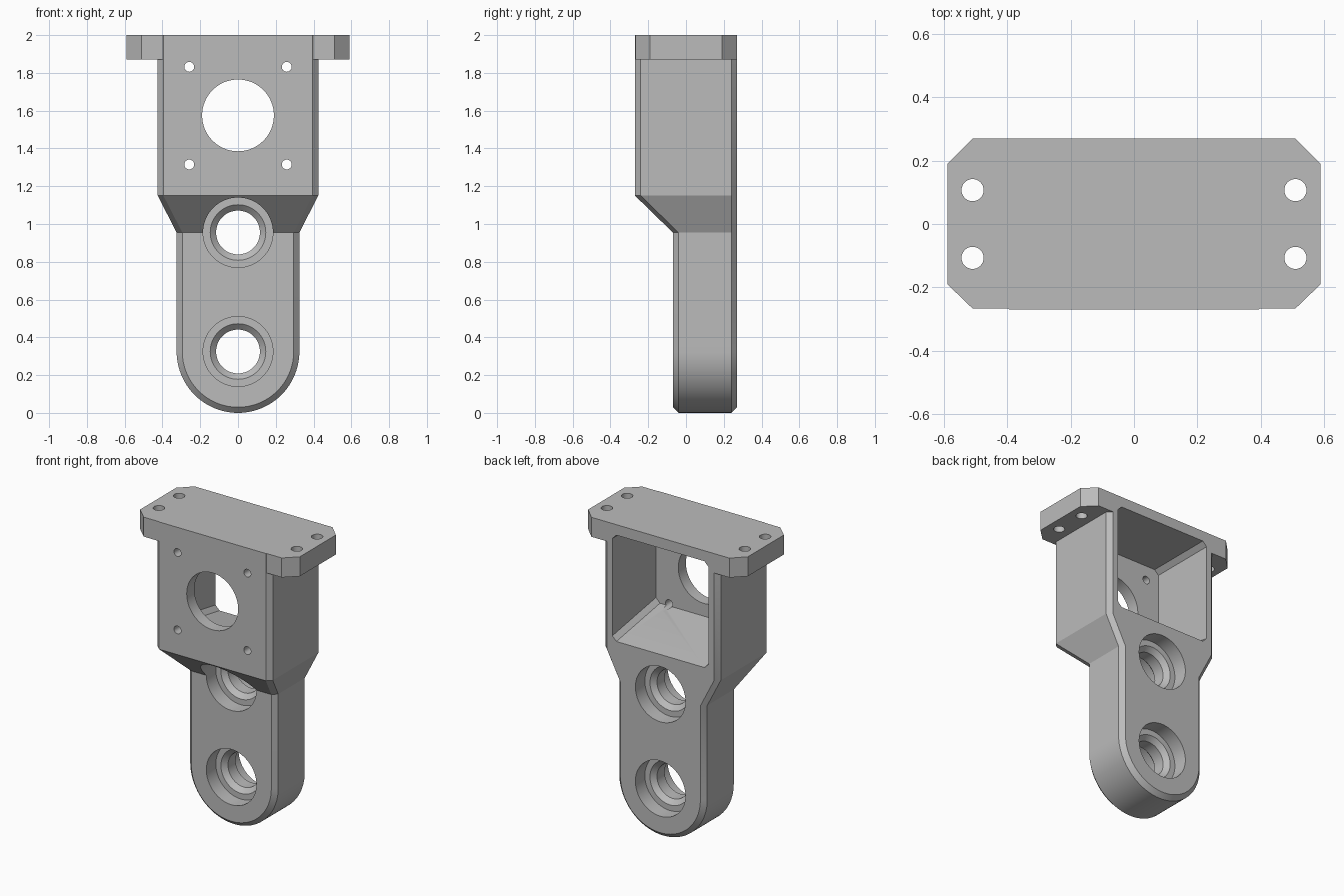
import bpy, bmesh, math
from mathutils import Matrix, Vector

cube = bpy.data.objects.get("Cube")
if cube:
    bpy.data.objects.remove(cube, do_unlink=True)

grey = bpy.data.materials.new("plain_grey")
grey.use_nodes = True
colour = (0.5, 0.5, 0.5, 1)
grey.diffuse_color = colour
grey.node_tree.nodes["Principled BSDF"].inputs["Base Color"].default_value = colour


def make(name, bm):
    bmesh.ops.recalc_face_normals(bm, faces=bm.faces)
    mesh = bpy.data.meshes.new(name)
    bm.to_mesh(mesh)
    bm.free()
    mesh.materials.append(grey)
    ob = bpy.data.objects.new(name, mesh)
    bpy.context.collection.objects.link(ob)
    return ob


def loft(name, rings, caps=True):
    """Join equal rings of points into a closed solid."""
    bm = bmesh.new()
    loops = [[bm.verts.new(p) for p in ring] for ring in rings]
    n = len(loops[0])
    for a, b in zip(loops, loops[1:]):
        for i in range(n):
            j = (i + 1) % n
            bm.faces.new((a[i], a[j], b[j], b[i]))
    if caps:
        bm.faces.new(loops[0])
        bm.faces.new(loops[-1])
    return make(name, bm)


def lathe(name, profile, x, z, steps=64):
    """Solid of revolution about the y direction; profile is (radius, y)."""
    turn = [2 * math.pi * i / steps for i in range(steps)]
    return loft(name, [[(x + r * math.cos(t), y, z + r * math.sin(t)) for t in turn]
                       for r, y in profile])


def combine(ob, other, operation):
    mod = ob.modifiers.new(operation, 'BOOLEAN')
    mod.object, mod.operation, mod.solver = other, operation, 'EXACT'
    bpy.context.view_layer.update()
    deps = bpy.context.evaluated_depsgraph_get()
    mesh = bpy.data.meshes.new_from_object(ob.evaluated_get(deps))
    ob.modifiers.clear()
    ob.data = mesh
    bpy.data.objects.remove(other, do_unlink=True)


# Bracket body: round-ended arm widening into a deep box, edges bevelled
FRONT, ARM_FRONT, BACK = -0.27, -0.07, 0.27
BOX_LOW, ARM_TOP, TOP = 1.15, 0.955, 2.0
BEVEL, R = 0.03, 0.325


def outline(inset):
    box, arm = 0.425 - inset, R - inset
    arc = [(arm * math.cos(math.pi * i / 48), R - arm * math.sin(math.pi * i / 48))
           for i in range(49)]
    right = [(box, TOP), (box, BOX_LOW), (arm, ARM_TOP)]
    return right + arc + [(-x, z) for x, z in reversed(right)]


def front_y(z):
    t = min(1, max(0, (z - ARM_TOP) / (BOX_LOW - ARM_TOP)))
    return ARM_FRONT + t * (FRONT - ARM_FRONT)


bm = bmesh.new()
outer, inner = outline(0), outline(BEVEL)
rings = [[(x, front_y(z), z) for x, z in inner],
         [(x, front_y(z) + BEVEL, z) for x, z in outer],
         [(x, BACK - BEVEL, z) for x, z in outer],
         [(x, BACK, z) for x, z in inner]]
loops = [[bm.verts.new(p) for p in ring] for ring in rings]
n = len(outer)
for a, b in zip(loops, loops[1:]):
    for i in range(n - 1):
        bm.faces.new((a[i], a[i + 1], b[i + 1], b[i]))
bm.faces.new([l[0] for l in loops] + [l[-1] for l in reversed(loops)])
f = loops[0]
bm.faces.new((f[0], f[1], f[-2], f[-1]))
bm.faces.new((f[1], f[2], f[-3], f[-2]))
bm.faces.new(f[2:-2])
bm.faces.new(loops[3])
body = make("bracket_body", bm)

# Mounting plate with cut corners
corner = [(0.59, 0.19), (0.51, 0.27)]
quarter = corner + [(-x, y) for x, y in reversed(corner)]
plan = quarter + [(-x, -y) for x, y in quarter]
plate = loft("mounting_plate", [[(x, max(y, -0.267), z) for x, y in plan]
                                for z in (1.87, TOP)])
combine(body, plate, 'UNION')


# Rear pocket with a sloping floor and small corner cuts
def pocket_ring(y, low, high=1.93, w=0.355, c=0.03):
    half = [(w - c, low), (w, low + c), (w, high - c), (w - c, high)]
    return [(x, y, z) for x, z in half] + [(-x, y, z) for x, z in reversed(half)]


combine(body, loft("pocket", [pocket_ring(-0.19, 1.3), pocket_ring(BACK, 1.22),
                              pocket_ring(0.4, 1.22)]), 'DIFFERENCE')

# Stepped bearing bores, the same from both sides
depth, mid = 0.10, (ARM_FRONT + BACK) / 2
side = [(0.185, -0.5), (0.185, ARM_FRONT + depth), (0.147, ARM_FRONT + depth),
        (0.116, ARM_FRONT + depth + 0.03)]
bore = side + [(r, 2 * mid - y) for r, y in reversed(side)]
for z in (0.325, 0.955):
    combine(body, lathe("bearing_bore", bore, 0, z), 'DIFFERENCE')

# Large front opening with four screw holes around it
combine(body, lathe("front_opening", [(0.19, -0.5), (0.19, 0)], 0, 1.575), 'DIFFERENCE')
for x in (-0.258, 0.258):
    for z in (1.315, 1.832):
        combine(body, lathe("screw_hole", [(0.026, -0.5), (0.026, 0)], x, z, 32), 'DIFFERENCE')

# Vertical bolt holes in the plate
for x in (-0.51, 0.51):
    for y in (-0.107, 0.107):
        hole = lathe("bolt_hole", [(0.035, -0.3), (0.035, 0.3)], 0, 0, 32)
        hole.data.transform(Matrix.Translation(Vector((x, y, 1.93)))
                            @ Matrix.Rotation(math.pi / 2, 4, 'X'))
        combine(body, hole, 'DIFFERENCE')

# Smooth bores and rounded end, crisp edges elsewhere
bpy.ops.object.select_all(action='DESELECT')
body.select_set(True)
bpy.context.view_layer.objects.active = body
bpy.ops.object.shade_smooth_by_angle(angle=math.radians(20))
